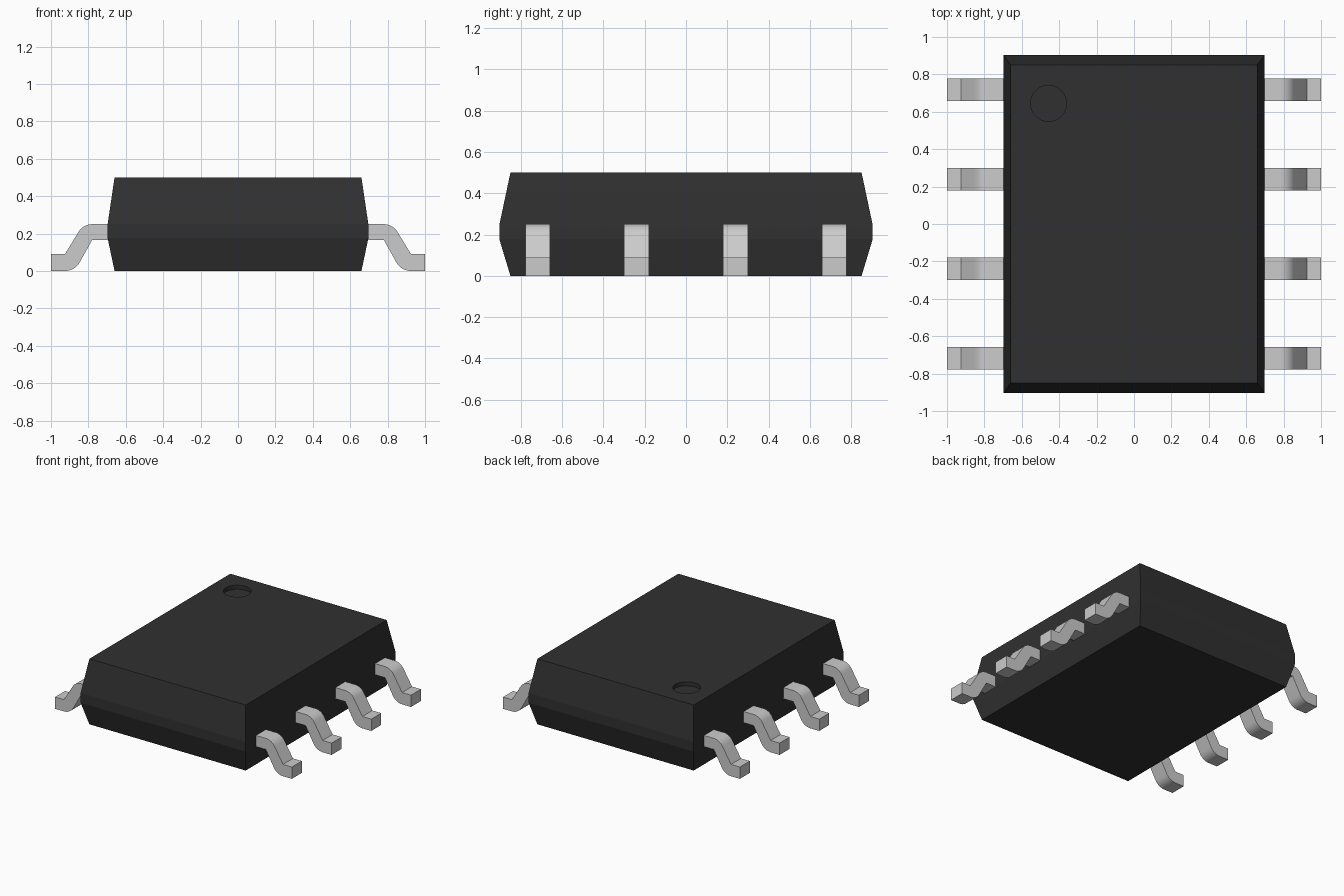
import bpy, bmesh
from math import sin, cos, radians, pi

if "Cube" in bpy.data.objects:
    bpy.data.objects.remove(bpy.data.objects["Cube"])

def make_object(name, bm, mat=None):
    bmesh.ops.recalc_face_normals(bm, faces=bm.faces)
    mesh = bpy.data.meshes.new(name)
    bm.to_mesh(mesh)
    bm.free()
    if mat:
        mesh.materials.append(mat)
    ob = bpy.data.objects.new(name, mesh)
    bpy.context.collection.objects.link(ob)
    return ob

def activate(ob):
    bpy.ops.object.select_all(action='DESELECT')
    ob.select_set(True)
    bpy.context.view_layer.objects.active = ob

black = bpy.data.materials.new("black_plastic")
black.diffuse_color = (0.03, 0.03, 0.03, 1)
black.use_nodes = True
black.node_tree.nodes["Principled BSDF"].inputs["Base Color"].default_value = black.diffuse_color

# Moulded package body: stacked rectangles (half x, half y, z)
bm = bmesh.new()
rings = []
for hx, hy, z in [(0.66, 0.85, 0), (0.697, 0.903, 0.175),
                  (0.697, 0.903, 0.25), (0.66, 0.85, 0.5)]:
    rings.append([bm.verts.new((sx * hx, sy * hy, z))
                  for sx, sy in [(-1, -1), (1, -1), (1, 1), (-1, 1)]])
bm.faces.new(rings[0])
bm.faces.new(rings[-1])
for lo, hi in zip(rings, rings[1:]):
    for i in range(4):
        j = (i + 1) % 4
        bm.faces.new((lo[i], lo[j], hi[j], hi[i]))
body = make_object("package_body", bm, black)

# Round pin-one dimple sunk into the top
bpy.ops.mesh.primitive_cylinder_add(vertices=48, radius=0.096, depth=0.1,
                                    location=(-0.457, 0.645, 0.52))
cutter = bpy.context.object
cutter.name = "dimple_cutter"
cutter.hide_render = True
cutter.data.materials.append(black)
cut = body.modifiers.new("dimple", 'BOOLEAN')
cut.operation = 'DIFFERENCE'
cut.solver = 'EXACT'
cut.object = cutter
activate(body)
bpy.ops.object.modifier_apply(modifier=cut.name)
bpy.data.objects.remove(cutter)
bpy.ops.object.shade_smooth_by_angle(angle=radians(10))

# Gull-wing lead: sharp inner bends, rounded outer bends
def arc(cx, cz, r, a0, a1, n=8):
    angles = [radians(a0 + (a1 - a0) * i / n) for i in range(n + 1)]
    return [(cx + r * cos(a), cz + r * sin(a)) for a in angles]

profile = [(0.64, 0.25)] + arc(0.78, 0.165, 0.085, 90, 30)
profile += [(0.925, 0.09), (1.0, 0.09), (1.0, 0.0)]
profile += arc(0.925, 0.09, 0.09, 270, 210)
profile += [(0.78, 0.165), (0.64, 0.165)]

bm = bmesh.new()
face = bm.faces.new([bm.verts.new((x, -0.06, z)) for x, z in profile])
ext = bmesh.ops.extrude_face_region(bm, geom=[face])
bmesh.ops.translate(bm, vec=(0, 0.12, 0),
                    verts=[v for v in ext["geom"] if isinstance(v, bmesh.types.BMVert)])
lead = make_object("lead_right_1", bm)
activate(lead)
bpy.ops.object.shade_smooth_by_angle(angle=radians(25))

# Four leads on each side
for side, turn in (("right", 0), ("left", pi)):
    for i in range(4):
        ob = lead
        if (side, i) != ("right", 0):
            ob = lead.copy()
            bpy.context.collection.objects.link(ob)
        ob.name = f"lead_{side}_{i + 1}"
        ob.location = (0, -0.718 + i * 0.4787, 0)
        ob.rotation_euler = (0, 0, turn)
